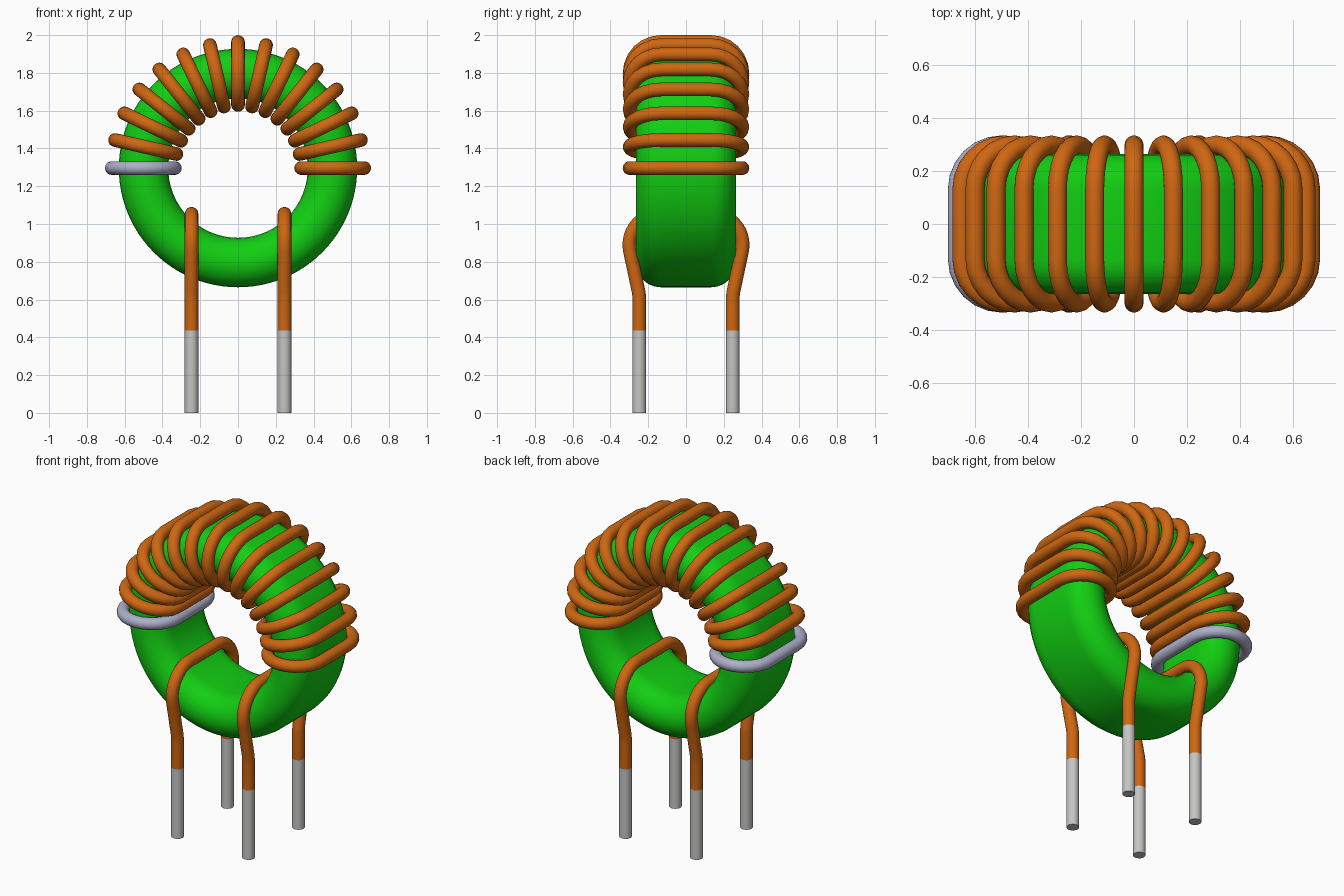
import bpy, bmesh, math
from mathutils import Vector, Matrix

cube = bpy.data.objects.get("Cube")
if cube:
    bpy.data.objects.remove(cube, do_unlink=True)

CENTER_Z = 1.296      # height of the ring axis
WIRE = 0.036          # wire radius
LEAD_X, LEAD_Y = 0.246, 0.247
TIN_Z = 0.435         # where the bare tip ends


def material(name, rgb):
    m = bpy.data.materials.new(name)
    m.use_nodes = True
    m.diffuse_color = (*rgb, 1)
    bsdf = next(n for n in m.node_tree.nodes if n.type == 'BSDF_PRINCIPLED')
    bsdf.inputs["Base Color"].default_value = (*rgb, 1)
    return m


GREEN = material("green core", (0.006, 0.62, 0.006))
COPPER = material("copper enamel", (0.62, 0.135, 0.006))
TIN = material("tinned grey", (0.56, 0.56, 0.55))
SILVER = material("bluish silver", (0.42, 0.43, 0.58))


def stadium(half_u, half_v, steps=12):
    """Closed outline in (u, v) with fully rounded ends along v."""
    pts = []
    for i in range(steps + 1):
        a = math.pi * i / steps
        pts.append((half_u * math.cos(a), half_v - half_u + half_u * math.sin(a)))
    return pts + [(-u, -v) for u, v in pts]


def finish(name, bm, mat):
    bmesh.ops.recalc_face_normals(bm, faces=bm.faces)
    mesh = bpy.data.meshes.new(name)
    bm.to_mesh(mesh)
    bm.free()
    mesh.materials.append(mat)
    ob = bpy.data.objects.new(name, mesh)
    bpy.context.collection.objects.link(ob)
    bpy.ops.object.select_all(action='DESELECT')
    ob.select_set(True)
    bpy.context.view_layer.objects.active = ob
    bpy.ops.object.shade_smooth_by_angle(angle=math.radians(40))
    return ob


def skin(bm, rings, closed):
    """Bridge consecutive vertex rings with quads, capping open ends."""
    n = len(rings)
    for i in range(n if closed else n - 1):
        a, b = rings[i], rings[(i + 1) % n]
        for j in range(len(a)):
            k = (j + 1) % len(a)
            bm.faces.new((a[j], a[k], b[k], b[j]))
    if not closed:
        bm.faces.new(rings[0])
        bm.faces.new(rings[-1])


def tube(name, path, normal, mat, closed=False, sides=20):
    """Round wire swept along a path lying in the plane of the given normal."""
    bm = bmesh.new()
    path, normal = [Vector(p) for p in path], Vector(normal)
    n, rings = len(path), []
    for i, p in enumerate(path):
        prev = path[i - 1] if closed or i > 0 else p
        nxt = path[(i + 1) % n] if closed or i < n - 1 else p
        d_in = (p - prev).normalized()
        d_out = (nxt - p).normalized()
        side = (d_in + d_out).normalized().cross(normal)
        rings.append([bm.verts.new(p + WIRE * (math.cos(t) * side + math.sin(t) * normal))
                      for t in (2 * math.pi * j / sides for j in range(sides))])
    skin(bm, rings, closed)
    return finish(name, bm, mat)


# Ring core: rounded section revolved around the y axis
bm = bmesh.new()
section, SEGMENTS = stadium(0.131, 0.265), 96
rings = []
for i in range(SEGMENTS):
    a = 2 * math.pi * i / SEGMENTS
    rings.append([bm.verts.new(((0.5 + u) * math.cos(a), v, (0.5 + u) * math.sin(a)))
                  for u, v in section])
skin(bm, rings, True)
core = finish("ring_core", bm, GREEN)
core.location.z = CENTER_Z

# Winding turns spread over the upper half; the last one is bare metal
TURNS = 15
loop = [(0.501 + u, v, 0) for u, v in stadium(0.167, 0.299)]
for i in range(TURNS):
    last = i == TURNS - 1
    turn = tube("end_turn" if last else f"winding_turn_{i + 1}", loop, (0, 0, 1),
                SILVER if last else COPPER, closed=True)
    turn.matrix_world = (Matrix.Translation((0, 0, CENTER_Z))
                         @ Matrix.Rotation(-math.pi * i / (TURNS - 1), 4, 'Y'))

# Lead wires: straight legs, a slight outward bend, then over the core
half = [(LEAD_Y, TIN_Z), (LEAD_Y, 0.61), (LEAD_Y + 0.004, 0.642)]
for i in range(15):
    a = math.radians(-12 + 102 * i / 14)
    half.append((0.135 + 0.165 * math.cos(a), 0.889 + 0.165 * math.sin(a)))
profile = half + [(-y, z) for y, z in reversed(half)]
for side, x in (("left", LEAD_X), ("right", -LEAD_X)):
    tube(f"{side}_lead_wire", [(x, y, z) for y, z in profile], (1, 0, 0), COPPER)
    # Bare tips
    for end, y in (("front", -LEAD_Y), ("back", LEAD_Y)):
        tube(f"{side}_{end}_lead_tip", [(x, y, 0), (x, y, TIN_Z)], (1, 0, 0), TIN)
